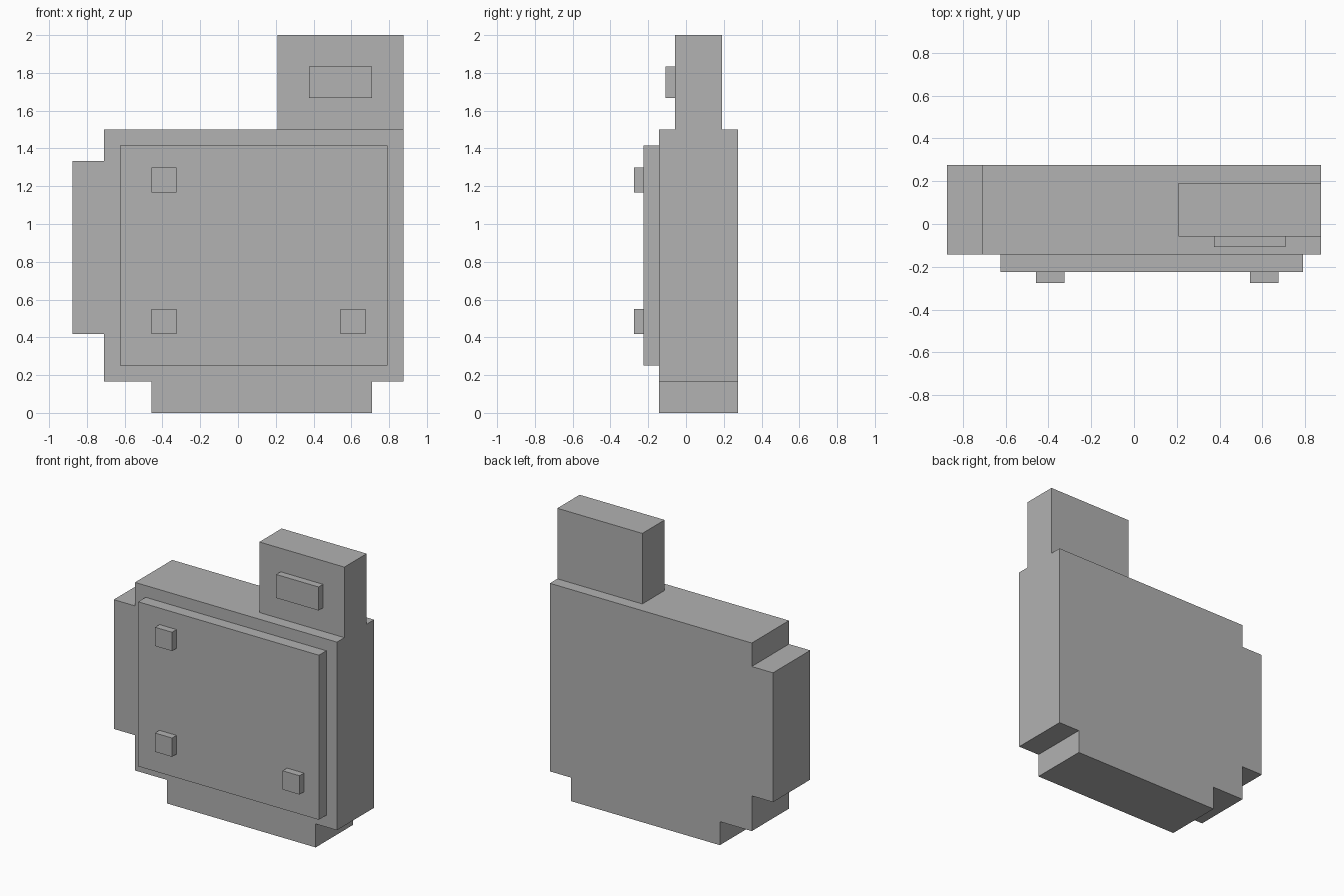
import bpy, bmesh

if "Cube" in bpy.data.objects:
    bpy.data.objects.remove(bpy.data.objects["Cube"])

U = 1 / 24  # modelling grid unit

grey = bpy.data.materials.new("plain_grey")
grey.diffuse_color = (0.445, 0.445, 0.445, 1)
grey.use_nodes = True
grey.node_tree.nodes["Principled BSDF"].inputs["Base Color"].default_value = grey.diffuse_color


def extrude_profile(name, points, y0, y1):
    """Extrude an x/z outline (in grid units) from y0 back to y1."""
    bm = bmesh.new()
    face = bm.faces.new([bm.verts.new((x * U, y0 * U, z * U)) for x, z in points])
    ext = bmesh.ops.extrude_face_region(bm, geom=[face])
    moved = [g for g in ext["geom"] if isinstance(g, bmesh.types.BMVert)]
    bmesh.ops.translate(bm, verts=moved, vec=(0, (y1 - y0) * U, 0))
    bmesh.ops.recalc_face_normals(bm, faces=bm.faces)
    mesh = bpy.data.meshes.new(name)
    bm.to_mesh(mesh)
    bm.free()
    mesh.materials.append(grey)
    obj = bpy.data.objects.new(name, mesh)
    bpy.context.collection.objects.link(obj)
    return obj


def block(name, x0, x1, y0, y1, z0, z1):
    return extrude_profile(name, [(x0, z0), (x1, z0), (x1, z1), (x0, z1)], y0, y1)


# Main slab with its side tab and narrower foot, one stepped outline
extrude_profile("body", [
    (-11, 0), (17, 0), (17, 4), (21, 4), (21, 36), (-17, 36),
    (-17, 32), (-21, 32), (-21, 10), (-17, 10), (-17, 4), (-11, 4),
], -3.4, 6.6)

# Raised front panel
block("front_panel", -15, 19, -5.4, -3.4, 6, 34)

# Three studs on the panel corners
for i, (x, z) in enumerate([(-11, 28), (-11, 10), (13, 10)], 1):
    block(f"stud_{i}", x, x + 3.2, -6.6, -5.4, z, z + 3.2)

# Upright block on top with its small front plate
block("top_block", 5, 21, -1.4, 4.6, 36, 48)
block("top_block_plate", 9, 17, -2.6, -1.4, 40, 44)
